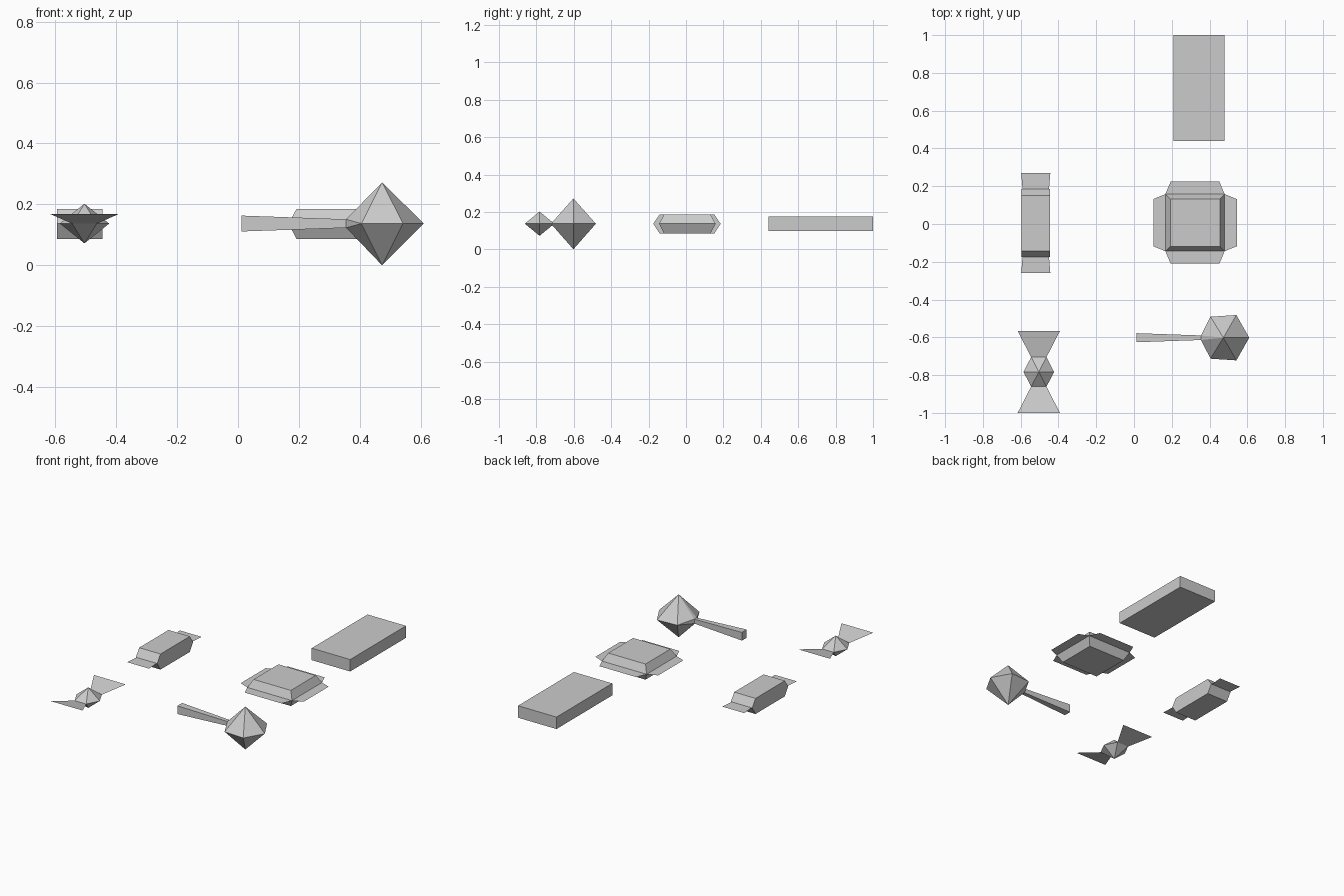
import bpy, bmesh
from math import cos, sin, pi

if "Cube" in bpy.data.objects:
    bpy.data.objects.remove(bpy.data.objects["Cube"])

MID = 0.137  # height of the plane all the sweets are centred on


def finish(name, bm):
    me = bpy.data.meshes.new(name)
    bm.to_mesh(me)
    bm.free()
    ob = bpy.data.objects.new(name, me)
    bpy.context.collection.objects.link(ob)
    return ob


def hull(name, points):
    """Convex flat-faced solid around a few points."""
    bm = bmesh.new()
    verts = [bm.verts.new(p) for p in points]
    bmesh.ops.convex_hull(bm, input=verts)
    bmesh.ops.dissolve_limit(bm, angle_limit=0.01, verts=bm.verts, edges=bm.edges)
    bmesh.ops.recalc_face_normals(bm, faces=bm.faces)
    return finish(name, bm)


def rect(cx, cy, hx, hy, z):
    return [(cx + sx * hx, cy + sy * hy, z) for sx, sy in ((-1, -1), (1, -1), (1, 1), (-1, 1))]


def flap(name, cx, cy, axis, sign, inner, outer, zo=MID):
    """Thin wrapper flap; inner and outer are (distance, half width)."""
    bm = bmesh.new()
    pts = []
    for (d, w), z, order in ((inner, MID, (-1, 1)), (outer, zo, (1, -1))):
        for s in order:
            off = (sign * d, s * w) if axis == 'x' else (s * w, sign * d)
            pts.append((cx + off[0], cy + off[1], z))
    f = bm.faces.new([bm.verts.new(p) for p in pts])
    f.normal_update()
    if f.normal.z < 0:
        f.normal_flip()
    return finish(name, bm)


# Plain rectangular bar
hull("bar", rect(0.345, 0.72, 0.135, 0.28, 0.099) + rect(0.345, 0.72, 0.135, 0.28, 0.175))

# Square wrapped sweet: bevelled body with a flap on every side
cx, cy = 0.323, 0.007
hull("square_sweet", rect(cx, cy, 0.131, 0.125, 0.185) + rect(cx, cy, 0.157, 0.151, MID)
     + rect(cx, cy, 0.131, 0.125, 0.086))
for s in (-1, 1):
    flap("square_sweet_side_flap", cx, cy, 'x', s, (0.157, 0.151), (0.221, 0.125))
    flap("square_sweet_end_flap", cx, cy, 'y', s, (0.151, 0.157), (0.217, 0.129))

# Long wrapped sweet: hexagonal profile with two end flaps
cx, cy = -0.52, 0.005
hull("long_sweet", rect(cx, cy, 0.075, 0.147, 0.185) + rect(cx, cy, 0.075, 0.18, MID)
     + rect(cx, cy, 0.075, 0.147, 0.086))
for s in (-1, 1):
    flap("long_sweet_flap", cx, cy, 'y', s, (0.18, 0.07), (0.264, 0.077))

# Twisted sweet: six-sided double pyramid with two raised wings
cx, cy = -0.504, -0.783
ring = [(cx + 0.081 * cos(i * pi / 3), cy + 0.0785 * sin(i * pi / 3) / sin(pi / 3), MID)
        for i in range(6)]
hull("twist_sweet", ring + [(cx, cy, 0.202), (cx, cy, 0.072)])
for s in (-1, 1):
    flap("twist_sweet_wing", cx, cy, 'y', s, (0.0785, 0.041), (0.217, 0.112), 0.168)

# Lollipop: stick tapering into a six-sided double pyramid
cx, cy = 0.473, -0.602
neck = [(0.355, cy + a * 0.012, MID + b * 0.014) for a in (-1, 1) for b in (-1, 1)]
grip = [(0.012, cy + a * 0.024, MID + b * 0.026) for a in (-1, 1) for b in (-1, 1)]
hull("lollipop_stick", grip + neck)
head = [(0.61, cy, MID), (0.542, cy + 0.12, MID), (0.542, cy - 0.12, MID),
        (0.405, cy + 0.111, MID), (0.405, cy - 0.111, MID), (cx, cy, 0.272), (cx, cy, 0.0)]
hull("lollipop_head", head + neck)
